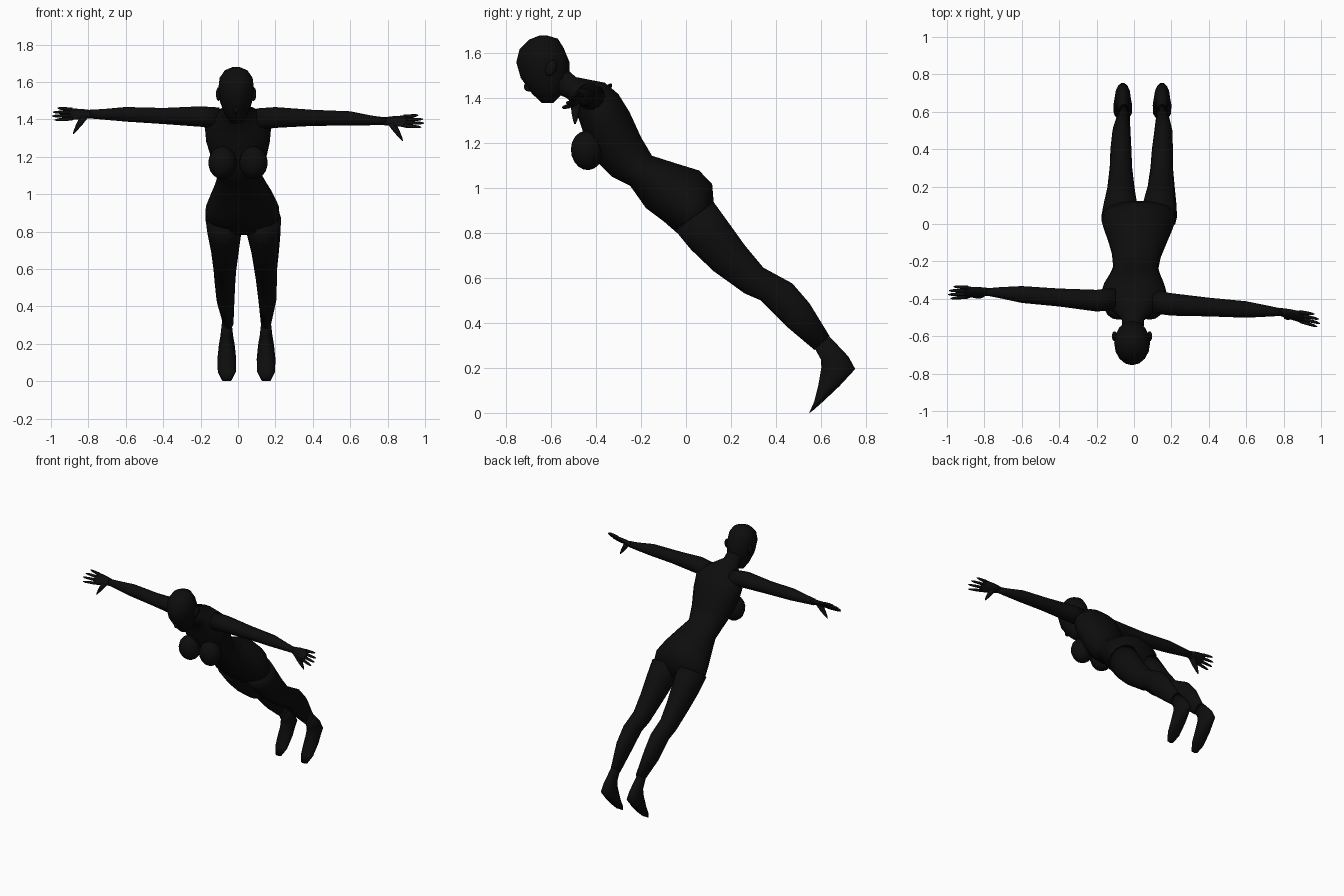
import bpy, math
from mathutils import Vector as V

cube = bpy.data.objects.get("Cube")
if cube:
    bpy.data.objects.remove(cube, do_unlink=True)

black = bpy.data.materials.new("matte black")
black.use_nodes = True
black.diffuse_color = (0.004, 0.004, 0.004, 1)
black.node_tree.nodes["Principled BSDF"].inputs["Base Color"].default_value = (0.004, 0.004, 0.004, 1)


def finish(obj):
    obj.data.materials.append(black)
    obj.data.shade_smooth()
    return obj


def loft(name, rings, sides=14):
    """Skin a tube through elliptical rings given as (centre, half axis, half axis)."""
    verts, faces = [], []
    for c, u, v in rings:
        for i in range(sides):
            a = math.tau * i / sides
            verts.append(V(c) + V(u) * math.cos(a) + V(v) * math.sin(a))
    for r in range(len(rings) - 1):
        for i in range(sides):
            j = (i + 1) % sides
            a, b = r * sides, (r + 1) * sides
            faces.append((a + i, a + j, b + j, b + i))
    faces.append(tuple(reversed(range(sides))))
    faces.append(tuple(range(len(verts) - sides, len(verts))))
    mesh = bpy.data.meshes.new(name)
    mesh.from_pydata(verts, [], faces)
    import bmesh
    bm = bmesh.new()
    bm.from_mesh(mesh)
    bmesh.ops.recalc_face_normals(bm, faces=bm.faces)
    bm.to_mesh(mesh)
    bm.free()
    obj = bpy.data.objects.new(name, mesh)
    bpy.context.collection.objects.link(obj)
    return finish(obj)


def body_ring(x, half_width, front, back):
    """Ring spanning a front point and a back point of the side profile."""
    f, b = V((0, *front)), V((0, *back))
    return ((f + b) / 2 + V((x, 0, 0)), (half_width, 0, 0), (b - f) / 2)


def ball(name, loc, scale, rot=0):
    bpy.ops.mesh.primitive_uv_sphere_add(segments=14, ring_count=9, location=loc, rotation=(rot, 0, 0))
    obj = bpy.context.object
    obj.name = name
    obj.scale = scale
    return finish(obj)


# Torso from hips to neck
loft("torso", [body_ring(*s) for s in (
    (.028, .12, (.04, .78), (.11, .85)),
    (.025, .2, (-.03, .79), (.125, .93)),
    (.023, .195, (-.1, .85), (.118, 1.02)),
    (.02, .165, (-.18, .91), (.06, 1.08)),
    (.015, .135, (-.25, 1.01), (-.04, 1.11)),
    (.01, .12, (-.33, 1.05), (-.15, 1.145)),
    (.005, .142, (-.4, 1.12), (-.2, 1.23)),
    (0, .17, (-.45, 1.22), (-.25, 1.34)),
    (0, .178, (-.48, 1.31), (-.3, 1.42)),
    (0, .135, (-.5, 1.37), (-.36, 1.47)),
    (-.005, .06, (-.53, 1.4), (-.49, 1.495)),
    (-.008, .058, (-.6, 1.43), (-.54, 1.54)))], 18)

# Head, leaning forward, with ears and nose
loft("head", [body_ring(-.01, *s) for s in (
    (.028, (-.64, 1.378), (-.59, 1.38)),
    (.06, (-.685, 1.42), (-.54, 1.43)),
    (.085, (-.735, 1.49), (-.52, 1.49)),
    (.096, (-.755, 1.56), (-.518, 1.56)),
    (.088, (-.74, 1.62), (-.545, 1.625)),
    (.06, (-.7, 1.66), (-.57, 1.665)),
    (.018, (-.65, 1.68), (-.62, 1.68)))], 16)
ball("nose", (-.01, -.7, 1.45), (.014, .022, .02), -.5)

for side, label in ((-1, "right"), (1, "left")):
    ball(label + "_ear", (-.01 + side * .094, -.6, 1.535), (.014, .024, .038), -.4)
    ball(label + "_breast", (side * .083, -.44, 1.168), (.077, .072, .088), .1)

# Legs share one profile; each has its own line of centres
leg_profile = (
    (.1, (-.05, .81), (.125, .94)),
    (.09, (.02, .725), (.19, .85)),
    (.073, (.12, .63), (.265, .745)),
    (.06, (.26, .53), (.345, .648)),
    (.056, (.33, .5), (.475, .577)),
    (.048, (.45, .38), (.55, .49)),
    (.028, (.57, .28), (.64, .342)))
foot_profile = (
    (.026, (.57, .29), (.64, .34)),
    (.034, (.6, .235), (.725, .25)),
    (.042, (.6, .2), (.755, .195)),
    (.05, (.587, .12), (.685, .12)),
    (.048, (.57, .05), (.61, .05)),
    (.025, (.548, 0), (.562, .008)))
for label, ankle, centres in (
        ("right", -.06, (-.075, -.073, -.07, -.07, -.07, -.067, -.052)),
        ("left", .15, (.13, .137, .145, .148, .152, .157, .15))):
    loft(label + "_leg", [body_ring(x, *p) for x, p in zip(centres, leg_profile)])
    loft(label + "_foot", [body_ring(ankle, *p) for p in foot_profile])

# Arms: shoulder, upper arm, elbow, forearm and wrist rings
arms = {
    "right": (-1, ((.1, -.4, 1.405, .06, .06), (.2, -.41, 1.415, .058, .056),
                   (.4, -.393, 1.418, .048, .044), (.6, -.377, 1.427, .045, .04),
                   (.72, -.367, 1.427, .029, .029), (.79, -.363, 1.428, .019, .024))),
    "left": (1, ((.1, -.415, 1.4, .062, .06), (.2, -.43, 1.41, .06, .057),
                 (.4, -.444, 1.408, .05, .044), (.6, -.457, 1.405, .044, .039),
                 (.72, -.466, 1.394, .029, .026), (.79, -.472, 1.39, .019, .021)))}
across = V((0, .7, .7))
thick = V((0, .7, -.7))
for label, (side, rings) in arms.items():
    loft(label + "_arm", [((side * x, y, z), (0, ry, 0), (0, 0, rz)) for x, y, z, ry, rz in rings])
    x, y, z = rings[-1][:3]
    wrist = V((side * x, y, z))
    slope = V((side, -.02 if side < 0 else -.24, .0))

    # Palm and tapering spread fingers
    loft(label + "_palm", [(wrist + slope * d, across * w, thick * t) for d, w, t in (
        (-.02, .022, .018), (.04, .036, .016), (.1, .044, .012), (.115, .036, .009))], 10)
    for i, reach in enumerate((.175, .2, .205, .19)):
        spread = .034 - .0225 * i
        base = wrist + slope * .095 + across * spread
        tip = wrist + slope * reach + across * spread * 1.35
        loft(f"{label}_finger_{i + 1}", [
            (base.lerp(tip, k), across * r, thick * r)
            for k, r in ((0, .011), (.5, .0095), (.85, .007), (1, .002))], 8)
    base = wrist + slope * .03 - across * .015
    tip = wrist + V((side * .09, -.022, -.105))
    loft(label + "_thumb", [
        (base.lerp(tip, k), (r, 0, 0), (0, r, 0))
        for k, r in ((0, .024), (.45, .018), (.8, .01), (1, .003))], 8)
